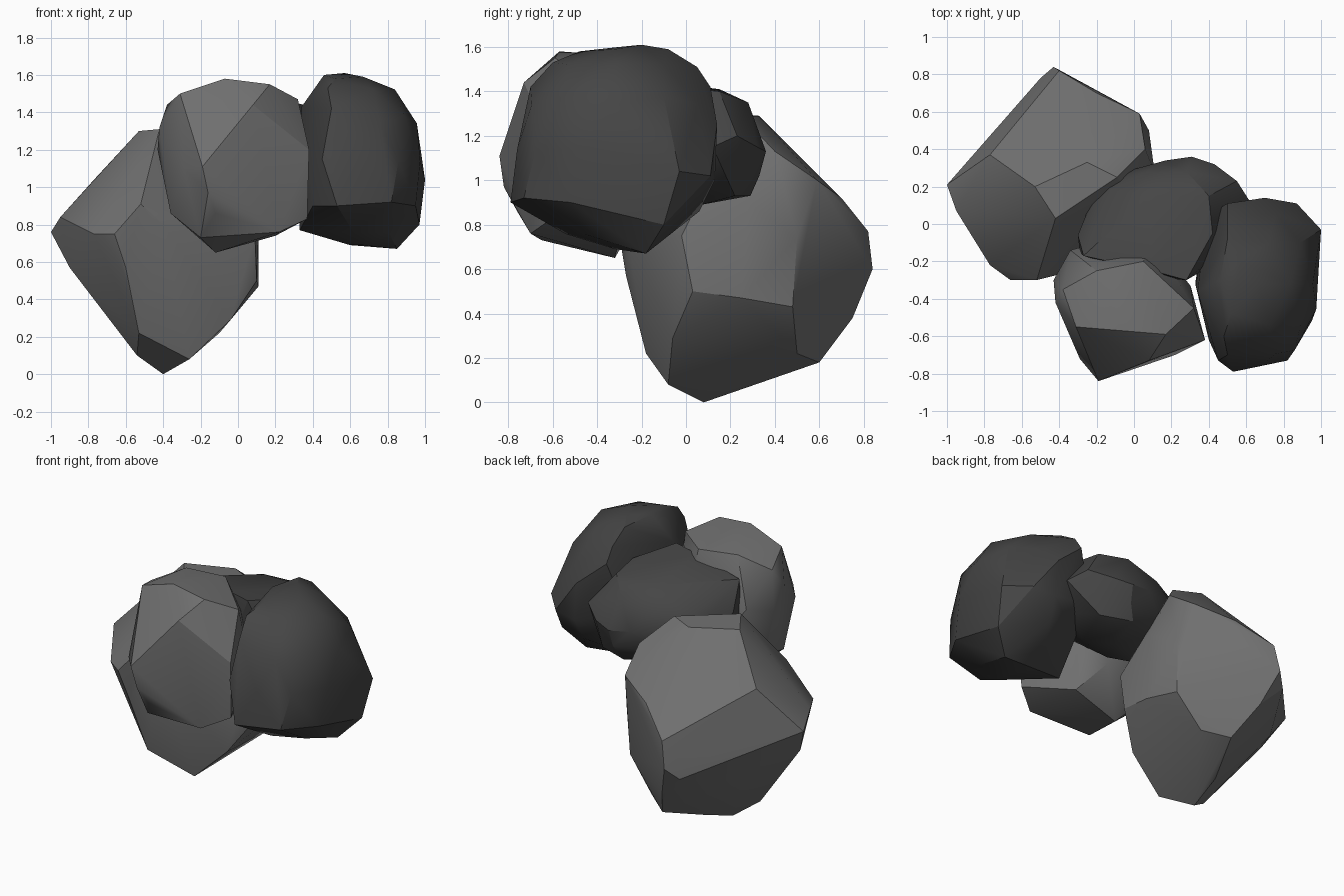
import bpy
import bmesh
import math
from mathutils import Matrix, Vector

# Remove the default cube
default_cube = bpy.data.objects.get("Cube")
if default_cube:
    bpy.data.objects.remove(default_cube, do_unlink=True)


def make_material(name, grey):
    """Plain matte stone colour."""
    material = bpy.data.materials.new(name)
    material.use_nodes = True
    colour = (grey, grey, grey, 1.0)
    material.diffuse_color = colour
    shader = material.node_tree.nodes["Principled BSDF"]
    shader.inputs["Base Color"].default_value = colour
    shader.inputs["Roughness"].default_value = 0.9
    return material


def make_rock(name, material, centre, radii, corners):
    """Wrap a tight skin around a rounded core and its protruding corners."""
    # Rounded core, an ellipsoid
    core = bmesh.new()
    placement = Matrix.Translation(centre) @ Matrix.Diagonal((*radii, 1.0))
    bmesh.ops.create_icosphere(core, subdivisions=2, radius=1.0, matrix=placement)
    points = [vertex.co.copy() for vertex in core.verts]
    core.free()
    points.extend(Vector(corner) for corner in corners)

    # Skin stretched over the core and corners
    skin = bmesh.new()
    for point in points:
        skin.verts.new(point)
    bmesh.ops.convex_hull(skin, input=skin.verts[:], use_existing_faces=False)
    buried = [vertex for vertex in skin.verts if not vertex.link_faces]
    bmesh.ops.delete(skin, geom=buried, context="VERTS")
    bmesh.ops.recalc_face_normals(skin, faces=skin.faces[:])

    mesh = bpy.data.meshes.new(name)
    skin.to_mesh(mesh)
    skin.free()
    mesh.materials.append(material)
    rock = bpy.data.objects.new(name, mesh)
    bpy.context.collection.objects.link(rock)

    # Soft facets with crisp ridges
    bpy.ops.object.select_all(action="DESELECT")
    rock.select_set(True)
    bpy.context.view_layer.objects.active = rock
    bpy.ops.object.shade_smooth_by_angle(angle=math.radians(28))
    return rock


light_stone = make_material("light grey stone", 0.16)
dark_stone = make_material("dark grey stone", 0.06)

# Large base boulder, tapering towards the ground
make_rock(
    "base_boulder", light_stone,
    centre=(-.43, .22, .68), radii=(.4, .4, .45),
    corners=[
        # Crown
        (-.53, .2, 1.3), (-.09, .25, 1.29), (-.25, .33, 1.29), (-.42, .03, 1.31),
        (-.77, .37, 1.04), (.06, .4, 1.13),
        # Left and right shoulders
        (-1, .21, .76), (-.95, .07, .84), (-.9, .1, .57), (-.77, -.22, .75),
        (.11, .28, .9), (.11, .25, .47), (.1, .03, .5), (.09, -.02, .75),
        # Back
        (-.43, .84, .6), (-.4, .82, .77), (-.2, .7, .92), (.03, .59, 1),
        (.08, .5, .74), (.07, .48, .43), (-.5, .78, .53), (-.7, .45, .5),
        (-.1, .5, .22), (-.25, .6, .18), (-.35, .75, .38),
        # Front
        (-.66, -.3, .75), (-.52, -.3, .91), (-.4, -.27, .8), (-.6, -.27, .57),
        (-.53, -.18, .22), (-.04, -.06, .29),
        # Foot
        (-.4, .08, 0), (-.26, -.08, .08), (-.54, 0, .1), (-.38, .3, .08),
    ],
)

# Front boulder, with a broad slanted face
make_rock(
    "front_boulder", light_stone,
    centre=(-.03, -.43, 1.14), radii=(.35, .32, .43),
    corners=[
        # Crown
        (-.31, -.55, 1.5), (-.07, -.57, 1.58), (.17, -.59, 1.55), (.32, -.45, 1.47),
        (-.2, -.25, 1.53), (.05, -.2, 1.52), (-.38, -.35, 1.44),
        # Slanted face
        (-.19, -.84, 1.11), (-.16, -.82, .97), (.08, -.73, 1.44), (.38, -.62, 1.2),
        (.37, -.6, .83), (.22, -.7, .76), (-.12, -.76, .86),
        # Outer side
        (-.43, -.3, 1.2), (-.42, -.42, 1.32), (-.29, -.72, 1.1), (-.36, -.5, .86),
        (-.36, -.3, .89), (-.34, -.14, 1.25), (-.2, -.1, 1.05),
        # Underside
        (-.12, -.32, .65), (-.2, -.65, .73), (.2, -.3, .74),
    ],
)

# Dark side boulder, tall and blocky
make_rock(
    "side_boulder", dark_stone,
    centre=(.67, -.32, 1.14), radii=(.32, .44, .45),
    corners=[
        # Crown
        (.46, -.3, 1.6), (.57, -.2, 1.61), (.5, -.08, 1.59), (.52, -.48, 1.58),
        (.48, -.6, 1.53), (.5, .05, 1.51), (.74, -.2, 1.52), (.85, -.3, 1.41),
        # Front and inner side
        (.53, -.79, .9), (.82, -.73, .92), (.4, -.62, .9), (.5, -.7, 1.42),
        (.45, -.73, 1.15), (.34, -.36, 1.43), (.33, -.33, 1.1),
        # Outer side
        (1, -.03, 1.04), (.96, -.47, 1.1), (.95, -.52, .9), (.97, -.1, .8),
        (.93, -.1, 1.25),
        # Back
        (.5, .11, 1.42), (.7, .14, 1.25), (.72, .13, 1), (.87, .11, 1.02),
        (.39, .05, 1.1), (.7, .06, .86),
        # Underside
        (.85, -.18, .67), (.6, -.2, .69), (.33, -.3, .77),
    ],
)

# Dark middle boulder, wedged between the others
make_rock(
    "middle_boulder", dark_stone,
    centre=(.16, .02, 1.15), radii=(.41, .31, .26),
    corners=[
        # Flat crown
        (-.27, -.17, 1.42), (.1, -.25, 1.46), (.28, -.3, 1.46), (.42, -.05, 1.42),
        (.4, .15, 1.4), (.08, .15, 1.41),
        # Back
        (-.22, .1, 1.25), (.1, .29, 1.25), (.28, .28, 1.35), (.31, .36, 1.13),
        (.3, .33, 1.02), (.43, .32, 1.15), (.55, .23, 1.2), (.62, .12, 1.15),
        (.17, .34, 1.15),
        # Underside
        (.25, .29, .93), (.45, .22, .93), (.2, .07, .89), (-.15, -.05, .93),
        # Inner end
        (-.3, -.06, 1.25), (-.29, -.15, 1.2),
    ],
)
